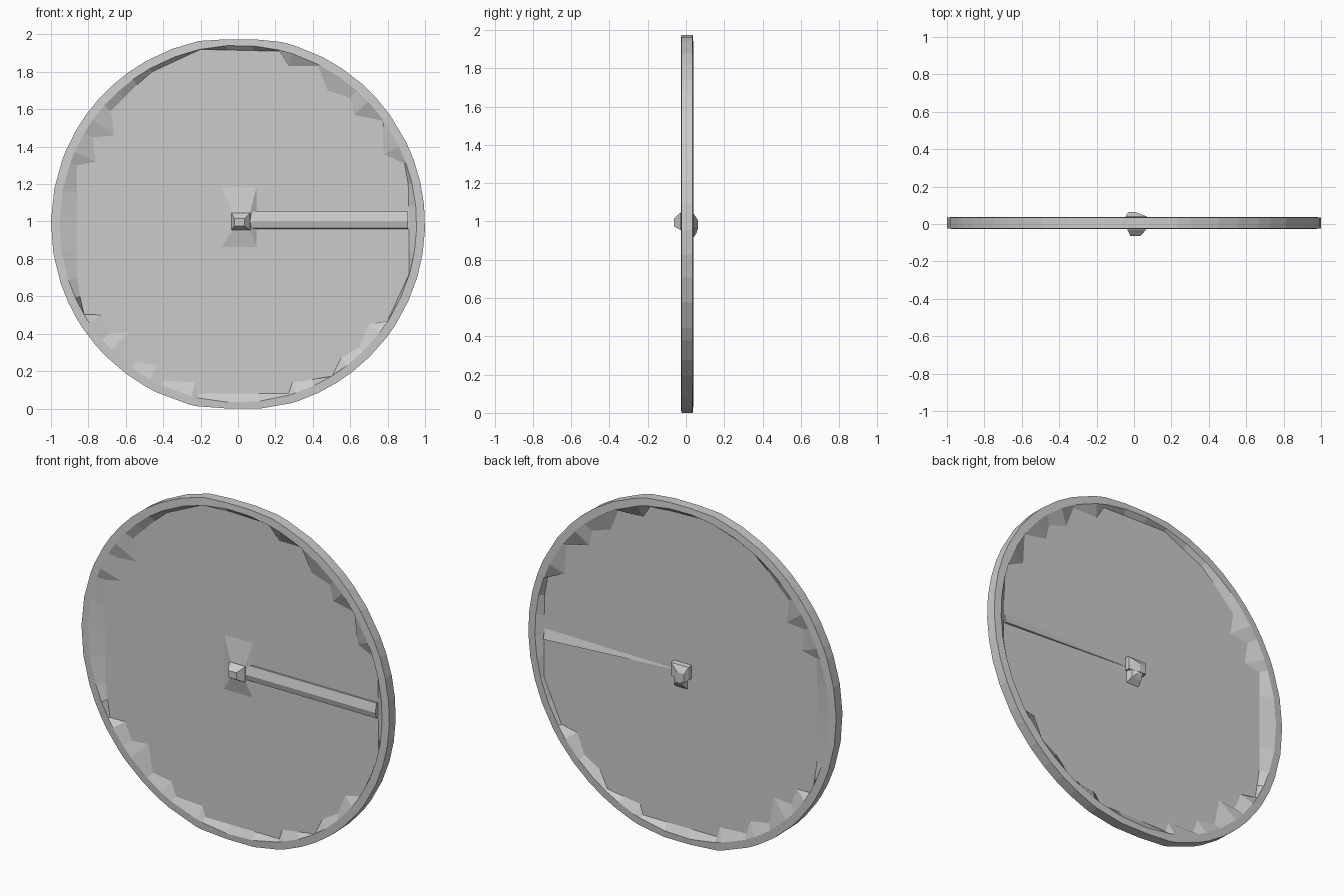
import bpy, bmesh, math

if "Cube" in bpy.data.objects:
    bpy.data.objects.remove(bpy.data.objects["Cube"])

CZ = 0.987           # centre height
YF, YB = -0.027, 0.038   # rim front / back
PF, PB = -0.003, 0.012   # recessed panel front / back


def finish(bm, name):
    bmesh.ops.recalc_face_normals(bm, faces=bm.faces)
    me = bpy.data.meshes.new(name)
    bm.to_mesh(me)
    bm.free()
    ob = bpy.data.objects.new(name, me)
    bpy.context.collection.objects.link(ob)
    return ob


def loft(name, sections):
    """Join rings of equal point count and cap both ends."""
    bm = bmesh.new()
    rings = [[bm.verts.new(p) for p in s] for s in sections]
    n = len(rings[0])
    for a, b in zip(rings, rings[1:]):
        for i in range(n):
            j = (i + 1) % n
            bm.faces.new((a[i], a[j], b[j], b[i]))
    bm.faces.new(rings[0])
    bm.faces.new(rings[-1])
    bmesh.ops.triangulate(bm, faces=[f for f in bm.faces if len(f.verts) > 4])
    return finish(bm, name)


def rect(x0, x1, z0, z1, y):
    return [(x0, y, z0), (x1, y, z0), (x1, y, z1), (x0, y, z1)]


# Jagged outline where the rim meets the panel (x, z)
outline = [(.915, .96), (.91, 1.2), (.89, 1.31), (.78, 1.36), (.77, 1.54), (.62, 1.57),
           (.60, 1.66), (.48, 1.70), (.43, 1.83), (.27, 1.83), (.22, 1.91), (-.2, 1.92),
           (-.46, 1.80), (-.54, 1.73), (-.68, 1.59), (-.66, 1.46), (-.78, 1.45),
           (-.76, 1.32), (-.86, 1.30), (-.86, .7), (-.83, .5), (-.73, .5), (-.69, .40),
           (-.58, .41), (-.55, .25), (-.43, .23), (-.40, .15), (-.23, .14), (-.21, .08),
           (.27, .08), (.29, .14), (.50, .17), (.55, .27), (.65, .33), (.70, .45),
           (.80, .47), (.86, .6), (.915, .72)]

# Fill wide gaps so the outer edge stays round
pts = []
for (x0, z0), (x1, z1) in zip(outline, outline[1:] + outline[:1]):
    a0, a1 = math.atan2(z0 - CZ, x0), math.atan2(z1 - CZ, x1)
    k = max(1, math.ceil(((a1 - a0) % math.tau) / 0.2))
    pts += [(x0 + (x1 - x0) * i / k, z0 + (z1 - z0) * i / k) for i in range(k)]


def circle(r, y):
    out = []
    for x, z in pts:
        a = math.atan2(z - CZ, x)
        h = max(-0.987, min(0.987, r * math.sin(a)))   # flattened top and bottom
        out.append((r * math.cos(a), y, CZ + h))
    return out


# Disc: front panel, raised rim, back panel
loft("rimmed_disc", [[(x, PF, z) for x, z in pts],
                     circle(0.955, YF), circle(1.0, YF + .003),
                     circle(1.0, YB - .003), circle(0.955, YB),
                     [(x, PB, z) for x, z in pts]])

# Single bar running from the hub to the right rim
loft("radial_bar", [[(x, PB, .955), (x, -.018, .965), (x, -.027, 1.0), (x, -.014, 1.052), (x, PB, 1.052)]
                    for x in (0.03, 0.91)])
# Faint tapering ridge behind the bar
loft("back_ridge", [[(x, 0, 1.0 - w), (x, PB + d, 1.0 - w), (x, 0, 1.0 + w)]
                    for x, w, d in ((.05, .01, .001), (.91, .055, .014))])

# Hub: shallow flared base, front cap and back cap
loft("hub_flare", [rect(-.09, .10, .86, 1.19, PF + .001), rect(-.03, .065, .955, 1.05, -.024)])
loft("hub_front", [rect(-.035, .068, .95, 1.05, 0), rect(-.035, .065, .955, 1.045, -.03),
                   rect(-.02, .035, .975, 1.015, -.063)])
loft("hub_back", [rect(-.045, .07, .965, 1.045, 0), rect(-.045, .07, .965, 1.04, .04),
                  rect(-.03, .01, .955, 1.005, .063)])
loft("hub_back_foot", [rect(-.02, .065, .885, .98, 0), rect(-.015, .05, .92, .98, .042),
                       rect(-.01, .02, .945, .98, .058)])
